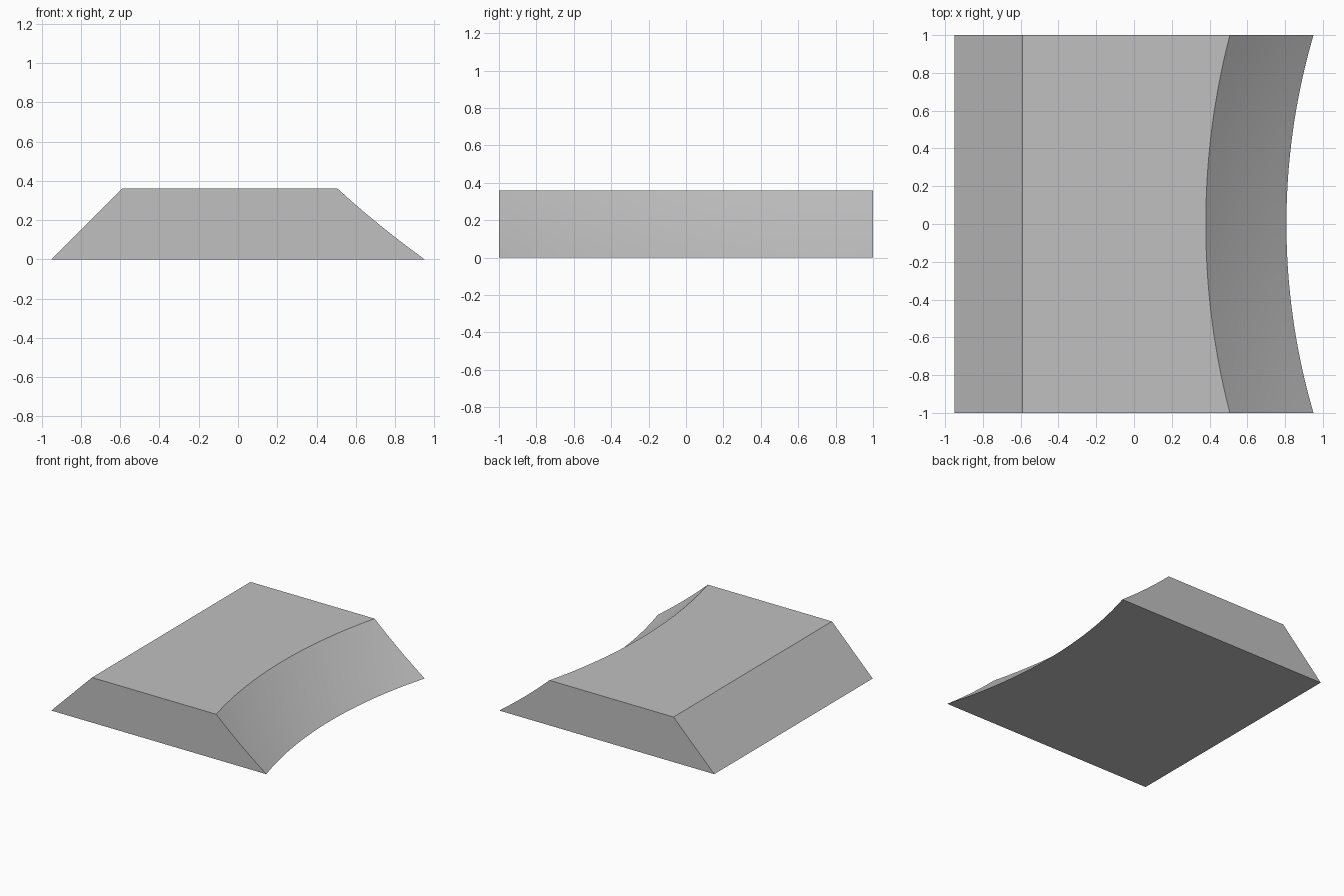
import bpy
import bmesh
from math import sqrt, radians

cube = bpy.data.objects.get("Cube")
if cube:
    bpy.data.objects.remove(cube, do_unlink=True)

HEIGHT = 0.36
LEFT_BOTTOM, LEFT_TOP = -0.95, -0.59
AXIS_X = 4.37                       # axis of the scooped side
R_BOTTOM, R_TOP = 3.563, 3.99       # scoop radii at base and top
HOLLOW = 0.012                      # slight hollow of the scooped slope
ROWS, SLICES = 6, 48


def scoop_x(y, t):
    """x of the scooped side at depth y and height fraction t."""
    radius = R_BOTTOM + (R_TOP - R_BOTTOM) * t + 4 * HOLLOW * t * (1 - t)
    return AXIS_X - sqrt(radius ** 2 - y ** 2)


def section(bm, y):
    """Closed cross-section: straight bevel, flat top, scooped slope."""
    points = [(LEFT_BOTTOM, 0), (LEFT_TOP, HEIGHT)]
    for i in range(ROWS, -1, -1):
        t = i / ROWS
        points.append((scoop_x(y, t), HEIGHT * t))
    return [bm.verts.new((x, y, z)) for x, z in points]


# Sweep the section from front to back and cap both ends
bm = bmesh.new()
loops = [section(bm, -1 + 2 * i / SLICES) for i in range(SLICES + 1)]
for a, b in zip(loops, loops[1:]):
    for j in range(len(a)):
        k = (j + 1) % len(a)
        bm.faces.new((a[j], a[k], b[k], b[j]))
bm.faces.new(loops[0])
bm.faces.new(loops[-1])

# Merge the flat strips into single faces
bmesh.ops.dissolve_limit(bm, angle_limit=radians(0.1), verts=bm.verts, edges=bm.edges)
bmesh.ops.recalc_face_normals(bm, faces=bm.faces)
mesh = bpy.data.meshes.new("scooped_block")
bm.to_mesh(mesh)
bm.free()

# Plain grey finish
grey = bpy.data.materials.new("light_grey")
grey.use_nodes = True
color = (0.53, 0.53, 0.53, 1)
grey.diffuse_color = color
grey.node_tree.nodes["Principled BSDF"].inputs["Base Color"].default_value = color
mesh.materials.append(grey)

block = bpy.data.objects.new("scooped_block", mesh)
bpy.context.collection.objects.link(block)
bpy.ops.object.select_all(action='DESELECT')
block.select_set(True)
bpy.context.view_layer.objects.active = block
bpy.ops.object.shade_smooth_by_angle(angle=radians(30))
